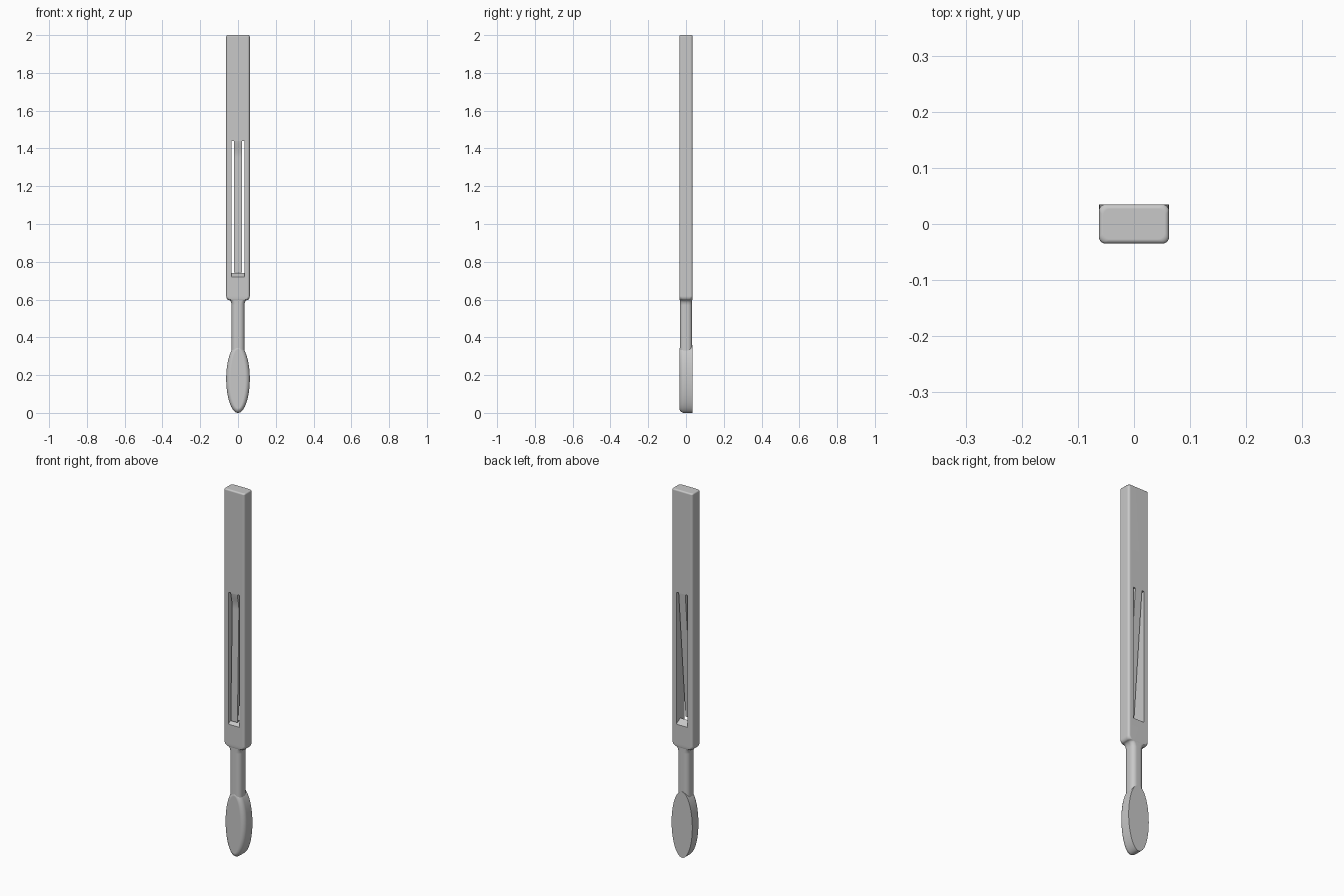
import bpy, bmesh, math

cube = bpy.data.objects.get("Cube")
if cube:
    bpy.data.objects.remove(cube, do_unlink=True)

grey = bpy.data.materials.new("plain grey")
grey.use_nodes = True
COLOUR = (0.58, 0.58, 0.58, 1)
grey.diffuse_color = COLOUR
grey.node_tree.nodes["Principled BSDF"].inputs["Base Color"].default_value = COLOUR


def make_object(name, bm):
    bmesh.ops.recalc_face_normals(bm, faces=bm.faces)
    mesh = bpy.data.meshes.new(name)
    bm.to_mesh(mesh)
    bm.free()
    mesh.materials.append(grey)
    obj = bpy.data.objects.new(name, mesh)
    bpy.context.collection.objects.link(obj)
    return obj


def activate(obj):
    bpy.ops.object.select_all(action="DESELECT")
    obj.select_set(True)
    bpy.context.view_layer.objects.active = obj


def finish(obj):
    activate(obj)
    bpy.ops.object.shade_smooth_by_angle(angle=math.radians(35))
    weighted = obj.modifiers.new("even shading", "WEIGHTED_NORMAL")
    weighted.keep_sharp = True


def loft(name, rings):
    """Skin a list of equally long point rings and cap both ends."""
    bm = bmesh.new()
    loops = [[bm.verts.new(p) for p in ring] for ring in rings]
    for a, b in zip(loops, loops[1:]):
        for i in range(len(a)):
            j = (i + 1) % len(a)
            bm.faces.new((a[i], a[j], b[j], b[i]))
    bm.faces.new(loops[0])
    bm.faces.new(loops[-1])
    return make_object(name, bm)


def side_extrusion(name, profile, half_width):
    """Extrude a (y, z) outline across x."""
    return loft(name, [[(x, y, z) for y, z in profile] for x in (-half_width, half_width)])


def rounded_section(z, w, d, r, steps=6):
    ring = []
    for corner, (sx, sy) in enumerate(((1, 1), (-1, 1), (-1, -1), (1, -1))):
        for k in range(steps + 1):
            a = (corner + k / steps) * math.pi / 2
            ring.append((sx * (w - r) + r * math.cos(a), sy * (d - r) + r * math.sin(a), z))
    return ring


# Handle: round neck, flared shoulder and long bar in one skin
W, D = 0.0625, 0.035
sections = [(0.28, 0.034, 0.033, 0.024), (0.57, 0.034, 0.033, 0.024)]
for k in range(1, 6):  # concave fillet under the shoulder
    a = k / 5 * math.pi / 2
    sections.append((0.57 + 0.028 * math.sin(a), 0.034 + 0.016 * (1 - math.cos(a)), 0.033, 0.022))
for k in range(1, 6):  # convex shoulder corner
    a = k / 5 * math.pi / 2
    sections.append((0.598 + 0.02 * (1 - math.cos(a)), 0.05 + 0.0125 * math.sin(a),
                     0.033 + 0.002 * math.sin(a), 0.022 - 0.01 * k / 5))
for k in range(5):  # softened top end
    a = k / 4 * math.pi / 2
    inset = 0.008 * (1 - math.cos(a))
    sections.append((1.992 + 0.008 * math.sin(a), W - inset, D - inset, 0.012))
handle = loft("handle_bar", [rounded_section(*s) for s in sections])

# Window through the bar, with a ridged sill
cutter = side_extrusion("window_cutter", [
    (-0.1, 0.72), (-D, 0.72), (0, 0.74), (D, 0.72), (0.1, 0.72),
    (0.1, 1.44), (-0.1, 1.44)], 0.034)
cutter.hide_render = True
cut = handle.modifiers.new("window", "BOOLEAN")
cut.operation = "DIFFERENCE"
cut.solver = "EXACT"
cut.object = cutter
activate(handle)
bpy.ops.object.modifier_apply(modifier=cut.name)
bpy.data.objects.remove(cutter, do_unlink=True)
finish(handle)

# Springy tongue: curved in at the top, thinning towards its free lower end
tongue = side_extrusion("spring_tongue", [
    (-D, 1.442), (-0.033, 1.425), (-0.028, 1.405), (-0.023, 1.38), (-0.021, 1.35),
    (-0.034, 0.742), (-0.025, 0.742), (D, 1.442)], 0.02)
finish(tongue)

# Oval paddle: flat sharp back, rounded front
HALF, SOFT, COUNT = 0.18, 0.025, 64
layers = [(D, 0)]
for k in range(8):
    a = k / 7 * math.pi / 2
    layers.append((-D + SOFT * (1 - math.sin(a)), SOFT * (1 - math.cos(a))))
rings = []
for y, inset in layers:
    angles = [2 * math.pi * i / COUNT for i in range(COUNT)]
    rings.append([((W - inset) * math.cos(a), y, HALF + (HALF - inset) * math.sin(a))
                  for a in angles])
finish(loft("oval_paddle", rings))
